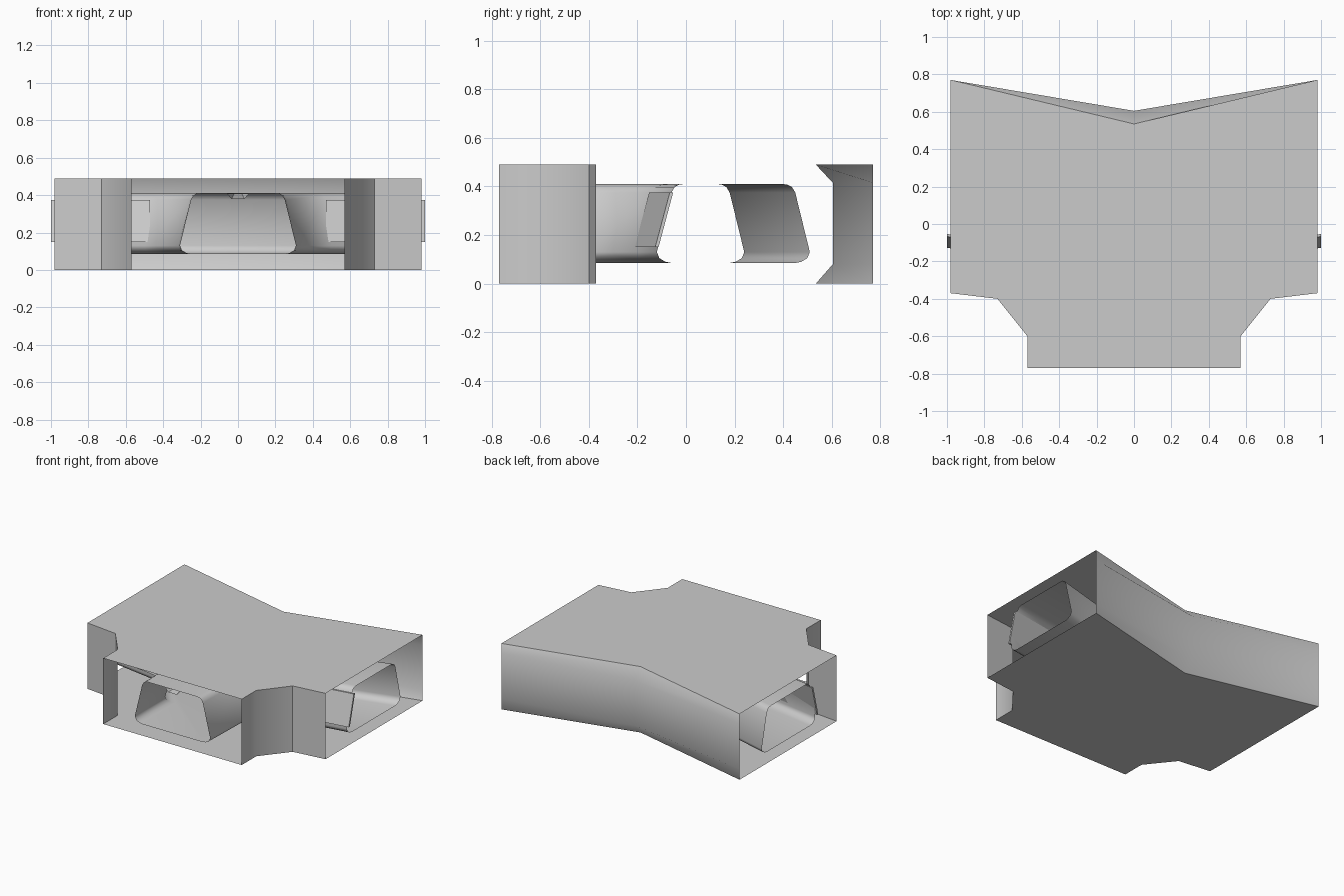
import bpy

if "Cube" in bpy.data.objects:
    bpy.data.objects.remove(bpy.data.objects["Cube"])


def finish(name, verts, faces):
    mesh = bpy.data.meshes.new(name)
    mesh.from_pydata(verts, [], faces)
    mesh.update()
    ob = bpy.data.objects.new(name, mesh)
    bpy.context.collection.objects.link(ob)
    bpy.ops.object.select_all(action='DESELECT')
    ob.select_set(True)
    bpy.context.view_layer.objects.active = ob
    bpy.ops.object.shade_smooth_by_angle(angle=0.75)
    return ob


def duct(name, right_half, back_centre, levels):
    """Stack plan loops (inset, z). right_half runs from the front opening to
    the back corner; each point is x, y and its inset direction."""
    left = [(-x, y, -dx, dy) for x, y, dx, dy in reversed(right_half)]
    plan = right_half + [back_centre] + left
    n, h = len(plan), len(right_half)
    # front mouth, right mouth and left mouth stay open
    open_edges = {n - 1, h - 2, h + 1}
    verts = [(x + dx * i, y + dy * i, z) for i, z in levels for x, y, dx, dy in plan]
    faces = [tuple(reversed(range(n)))]
    top = (len(levels) - 1) * n
    faces.append(tuple(range(top, top + n)))
    for k in range(len(levels) - 1):
        for i in range(n):
            if i not in open_edges:
                j = (i + 1) % n
                faces.append((k * n + i, k * n + j, (k + 1) * n + j, (k + 1) * n + i))
    return finish(name, verts, faces)


# outer housing: only the middle of the back wall is chamfered
duct("outer_housing",
     [(.57, -.77, 0, 0), (.57, -.60, 0, 0), (.73, -.40, 0, 0),
      (.98, -.37, 0, 0), (.98, .77, 0, 0)],
     (0, .605, 0, -1),
     [(.07, 0), (0, .08), (0, .415), (.07, .49)])

# inner three-way passage with rounded trapezoid section
duct("inner_passage",
     [(.31, -.77, -1, 0), (.32, -.40, -1, .6), (.50, -.20, -.6, 1),
      (.98, -.12, 0, 1), (.98, .51, 0, -1)],
     (0, .24, 0, -1),
     [(.06, .085), (.035, .09), (.01, .105), (0, .13),
      (.06, .375), (.073, .397), (.09, .407), (.11, .41)])

# thin panels on the front walls of the side arms, projecting at the mouths
for s, side in ((1, "right"), (-1, "left")):
    verts = []
    for x, y in ((.47, -.20), (1.0, -.115)):
        for dy, z in ((-.012, .15), (.002, .15), (.062, .375), (.048, .375)):
            verts.append((s * x, y + dy, z))
    faces = [(0, 1, 2, 3), (7, 6, 5, 4)]
    faces += [(i, i + 4, (i + 1) % 4 + 4, (i + 1) % 4) for i in range(4)]
    if s > 0:
        faces = [f[::-1] for f in faces]
    finish(side + "_wall_panel", verts, faces)

# tapering groove under the passage roof at the front mouth
finish("roof_groove",
       [(-.06, -.77, .41), (-.035, -.77, .38), (.035, -.77, .38), (.06, -.77, .41),
        (-.02, -.5, .409), (.02, -.5, .409)],
       [(0, 1, 4), (1, 2, 5, 4), (2, 3, 5)])
